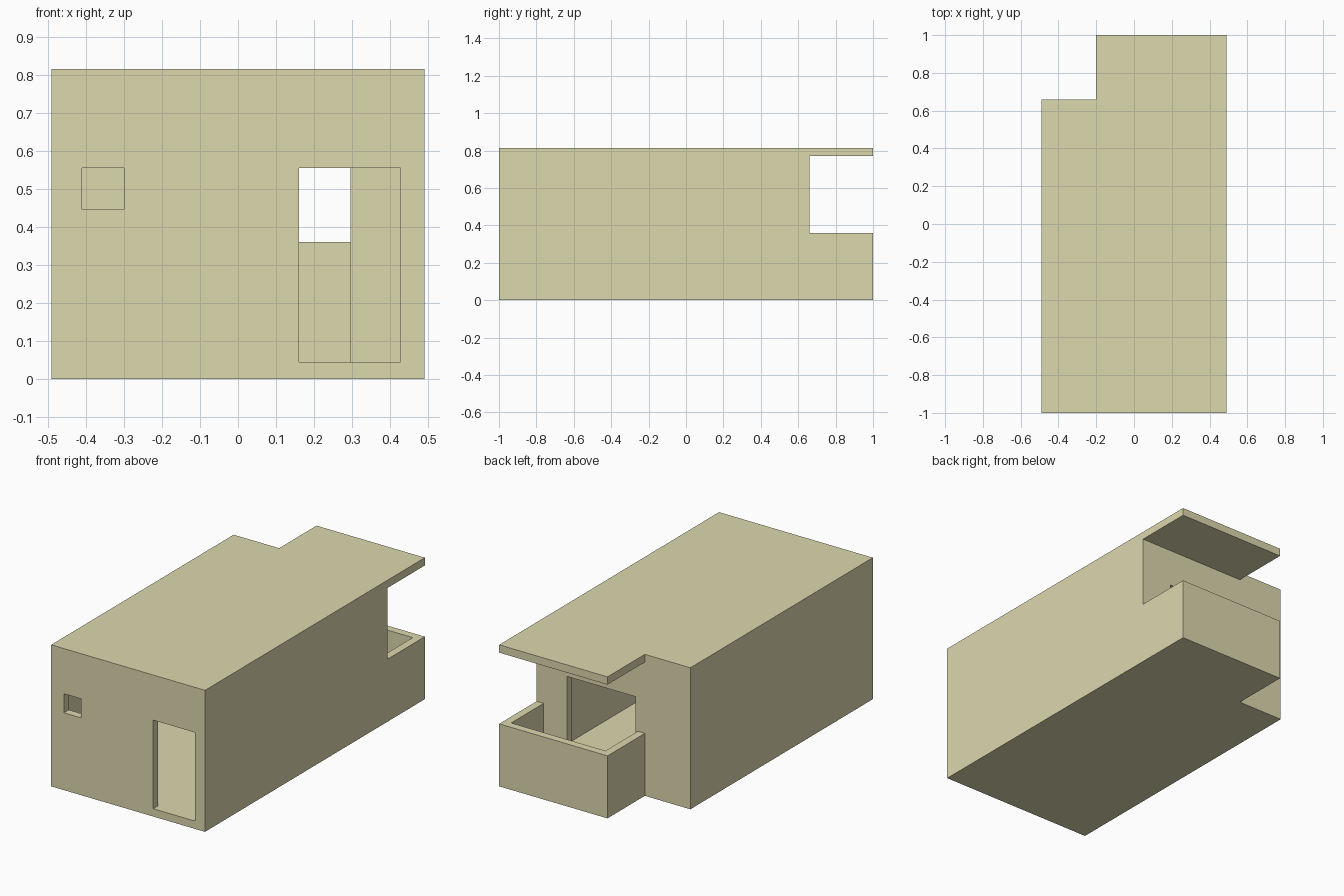
import bpy
import bmesh

if "Cube" in bpy.data.objects:
    bpy.data.objects.remove(bpy.data.objects["Cube"])

T = 0.045                      # wall, floor and roof thickness
W, H = 0.49, 0.815             # half width, height
FRONT, WALL, BACK = -1.0, 0.66, 1.0
BALCONY_X = -0.2               # left edge of balcony and its roof
RAIL = 0.36                    # top of balcony parapet
HEAD = 0.555                   # top of all openings


def prism(name, outline, z0, z1):
    """Extrude a flat outline from z0 up to z1."""
    bm = bmesh.new()
    face = bm.faces.new([bm.verts.new((x, y, z0)) for x, y in outline])
    top = bmesh.ops.extrude_face_region(bm, geom=[face])["geom"]
    verts = [v for v in top if isinstance(v, bmesh.types.BMVert)]
    bmesh.ops.translate(bm, vec=(0, 0, z1 - z0), verts=verts)
    bmesh.ops.recalc_face_normals(bm, faces=bm.faces)
    mesh = bpy.data.meshes.new(name)
    bm.to_mesh(mesh)
    bm.free()
    obj = bpy.data.objects.new(name, mesh)
    bpy.context.collection.objects.link(obj)
    return obj


def cut(target, name, x, y, z):
    """Carve a box-shaped void out of the target."""
    cutter = prism(name, [(x[0], y[0]), (x[1], y[0]), (x[1], y[1]), (x[0], y[1])], *z)
    cutter.hide_render = True
    mod = target.modifiers.new(name, 'BOOLEAN')
    mod.operation = 'DIFFERENCE'
    mod.solver = 'EXACT'
    mod.object = cutter
    bpy.context.view_layer.objects.active = target
    bpy.ops.object.modifier_apply(modifier=name)
    bpy.data.objects.remove(cutter)


# House block with stepped footprint
house = prism("house_shell", [(-W, FRONT), (W, FRONT), (W, BACK), (BALCONY_X, BACK),
                              (BALCONY_X, WALL), (-W, WALL)], 0, H)

# Open air between parapet and overhanging roof
cut(house, "balcony_gap", (BALCONY_X - 0.1, W + 0.1), (WALL, BACK + 0.1), (RAIL, H - T))
# Balcony well behind the parapet
cut(house, "balcony_well", (BALCONY_X + T, W - T), (WALL, BACK - T), (T, RAIL + 0.1))
# Hollow interior
cut(house, "room", (-W + T, W - T), (FRONT + T, WALL - T), (T, H - T))
# Front door and window
cut(house, "door_opening", (0.16, 0.427), (FRONT - 0.1, FRONT + 2 * T), (T, HEAD))
cut(house, "window_opening", (-0.41, -0.30), (FRONT - 0.1, FRONT + 2 * T), (0.445, HEAD))
# Wide opening from room to balcony
cut(house, "balcony_opening", (-0.14, 0.295), (WALL - 2 * T, WALL + 0.1), (T, HEAD))

# Cream walls
cream = bpy.data.materials.new("cream_plaster")
cream.diffuse_color = (0.72, 0.69, 0.43, 1)
cream.use_nodes = True
cream.node_tree.nodes["Principled BSDF"].inputs["Base Color"].default_value = cream.diffuse_color
house.data.materials.clear()
house.data.materials.append(cream)
